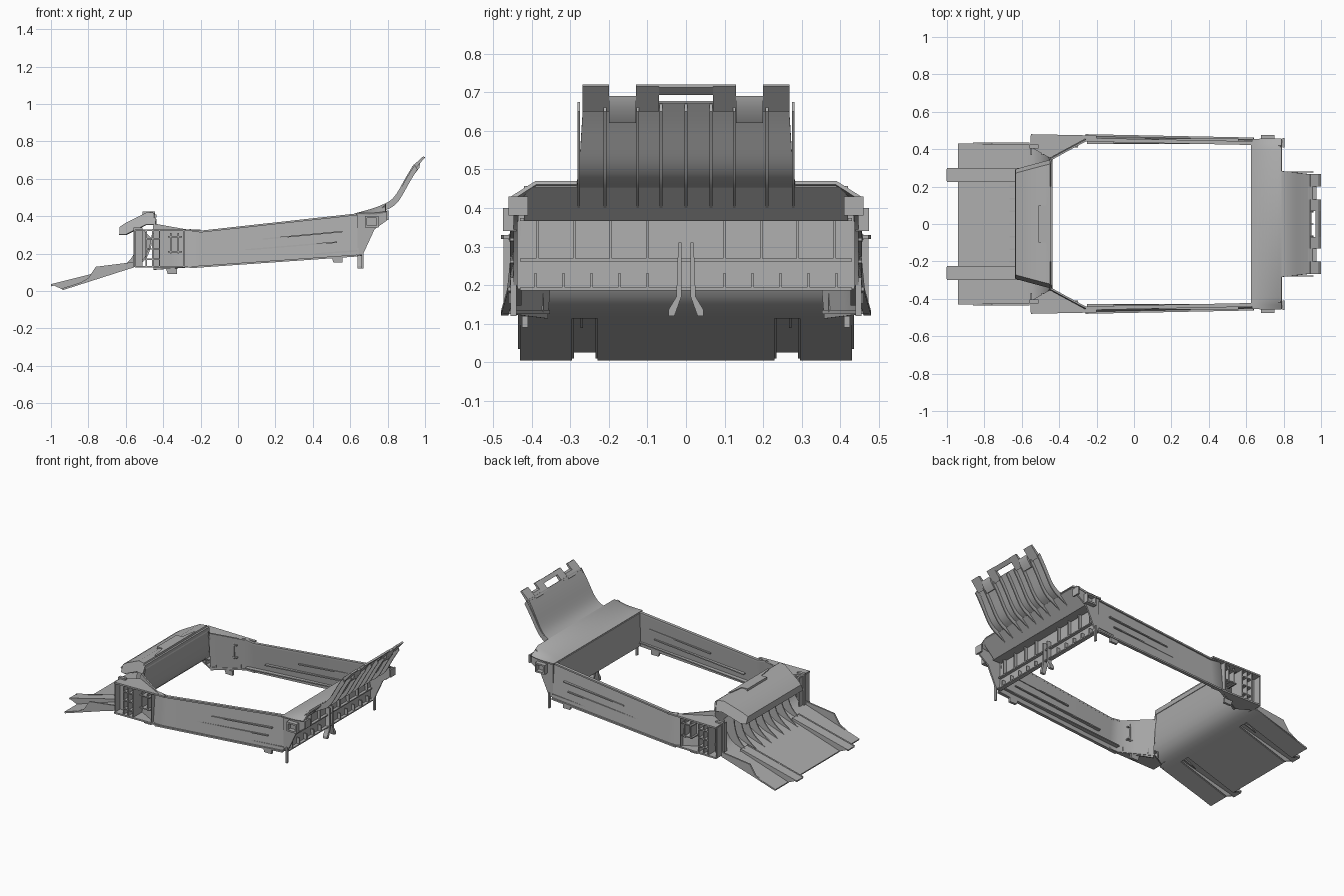
import bpy, bmesh, math
from mathutils import Vector
from mathutils.geometry import interpolate_bezier

default_cube = bpy.data.objects.get("Cube")
if default_cube:
    bpy.data.objects.remove(default_cube)

shade = .42
colour = (shade, shade, shade, 1)
grey = bpy.data.materials.new("plain grey plastic")
grey.use_nodes = True
grey.diffuse_color = colour
grey.node_tree.nodes["Principled BSDF"].inputs["Base Color"].default_value = colour

THIN = .007        # ribs
SHELL = .01        # moulded walls
REAR = .64         # rear wall position
parts = []


def finish(name, bm, mirror, thickness):
    bmesh.ops.recalc_face_normals(bm, faces=bm.faces)
    mesh = bpy.data.meshes.new(name)
    bm.to_mesh(mesh)
    bm.free()
    mesh.materials.append(grey)
    part = bpy.data.objects.new(name, mesh)
    bpy.context.collection.objects.link(part)
    if thickness:
        solid = part.modifiers.new("thickness", "SOLIDIFY")
        solid.thickness, solid.offset = thickness, 0
    if mirror:
        part.modifiers.new("mirror", "MIRROR").use_axis = (False, True, False)
    parts.append(part)


def sheet(name, rows, thickness=SHELL, mirror=False):
    """Thin shell through rows of points."""
    bm = bmesh.new()
    grid = [[bm.verts.new(point) for point in row] for row in rows]
    for row, following in zip(grid, grid[1:]):
        for a, b, c, d in zip(row, row[1:], following[1:], following):
            bm.faces.new((a, b, c, d))
    finish(name, bm, mirror, thickness)


def prism(name, outline, axis, low, high, mirror=False):
    """Outline in two axes, extruded along the third."""
    bm = bmesh.new()
    rings = []
    for depth in (low, high):
        ring = []
        for point in outline:
            place = list(point)
            place.insert("xyz".index(axis), depth)
            ring.append(bm.verts.new(place))
        bm.faces.new(ring)
        rings.append(ring)
    start, end = rings
    for a, b, c, d in zip(start, start[1:] + start[:1], end[1:] + end[:1], end):
        bm.faces.new((a, b, c, d))
    finish(name, bm, mirror, 0)


def box(name, x, y, z, mirror=True):
    left, right = x
    bottom, top = z
    outline = [(left, bottom), (right, bottom), (right, top), (left, top)]
    prism(name, outline, "y", *y, mirror)


def about(centre, width=THIN):
    return centre - width / 2, centre + width / 2


def steps(start, end, count):
    return [start + (end - start) * i / (count - 1) for i in range(count)]


def curve(start, handle, second_handle, end, count=10):
    points = [Vector(p).to_3d() for p in (start, handle, second_handle, end)]
    return [(p.x, p.y) for p in interpolate_bezier(*points, count)]


def band(path, shift_x, shift_z):
    """Closed strip between a path and its shifted copy."""
    return path + [(x + shift_x, z + shift_z) for x, z in reversed(path)]


def across(path, half_span):
    """Rows spanning the model, with a rule for half the span."""
    return [[(x, side * half_span(x, z), z) for side in (-1, 1)] for x, z in path]


# Rules for the sloping frame and ramp
def floor_z(x):
    return .145 + .07 * x


def rim_z(x):
    return max(.34 + .11 * x, .28 - .18 * x)


def wall_y(x):
    return min(.45 - .02 * x, .6 + .55 * x)


def ramp_z(x):
    return .31 + .32 * x


def channel_z(x):
    return .28 + .25 * x


# Side walls with corner diagonals, lips and long ribs
stations = [REAR, .2, -.2, -.26, -.35, -.45]
straight = stations[:4]
sheet("side_wall", [[(x, wall_y(x) + SHELL, floor_z(x)), (x, wall_y(x) - SHELL, rim_z(x))]
                    for x in stations], SHELL, True)
for name, height, inset in (("wall_top_lip", rim_z, -.015), ("wall_bottom_lip", floor_z, .005)):
    sheet(name, [[(x, wall_y(x) + inset, height(x)), (x, wall_y(x) + inset + .02, height(x))]
                 for x in straight], SHELL, True)
for name, start, end, share in (("upper_wall_rib", .13, .56, .6), ("middle_wall_rib", -.11, .53, .35),
                                ("lower_wall_rib", -.25, REAR, .1)):
    path = [(x, floor_z(x) + share * (rim_z(x) - floor_z(x))) for x in (start, end)]
    outer = wall_y(end) + SHELL
    prism(name, band(path, 0, THIN), "y", outer - .02, outer + THIN, True)

# Hanging clips below the walls
for x in (-.355, .53):
    top, outer = floor_z(x), wall_y(x) + .02
    prism("wall_clip", [(x - .03, top), (x - .02, top - .03), (x + .03, top - .03), (x + .03, top)],
          "y", outer - .015, outer, True)

# Ribbed corner posts
OUTER = .48
post = [(x, wall_y(x)) for x in (-.2, -.26, -.45)] + [(-.55, .41), (-.55, OUTER), (-.2, OUTER - THIN)]
for name, z in (("post_floor", .13), ("post_top", .325)):
    prism(name, post, "z", *about(z, SHELL), True)
for x in (-.55, -.49, -.455, -.42, -.29):
    box("post_rib", about(x), (max(wall_y(x), .37), OUTER - THIN), (.13, .325))
for z in steps(.17, .28, 3):
    box("post_shelf", (-.49, -.42), (.37, OUTER - SHELL), about(z))
for z in (.21, .29):
    box("post_bracket", (-.375, -.3), (.41, OUTER - THIN), about(z))
for x in (-.36, -.32):
    box("post_bracket_web", about(x), (.41, OUTER - SHELL), (.2, .31))
box("post_end_cap", (-.56, -.51), (.405, .425), (.13, .34))

# Sloping ramp with two raised channels
WIDE = .43
INNER, EDGE = .23, .295
ramp = [(x, ramp_z(x)) for x in (-.94, -.6)]
sheet("ramp_centre", across(ramp, lambda x, z: INNER))
sheet("ramp_side", [[(x, y, z) for y in (EDGE, WIDE)] for x, z in ramp], SHELL, True)
channel = [(x, channel_z(x)) for x in (-1, -.6)]
sheet("channel_floor", [[(x, y, z) for y in (INNER, EDGE)] for x, z in channel], SHELL, True)
for y in (INNER, EDGE):
    prism("channel_wall", ramp + [(x, z + THIN) for x, z in reversed(channel)],
          "y", *about(y, SHELL), True)
prism("ramp_side_lip", [(-.86, ramp_z(-.86)), (-.8, .07), (-.76, .13), (-.56, .155), (-.56, .125)],
      "y", *about(WIDE, SHELL), True)

# Curved front wall rising from the ramp to the hood, with ribs in front
front = curve((-.6, ramp_z(-.6)), (-.49, .15), (-.47, .17), (-.44, .41))
sheet("front_wall", across(front, lambda x, z: min(WIDE, .47 - .35 * z)))
rib_face = curve((-.69, ramp_z(-.69)), (-.55, .16), (-.54, .2), (-.53, .35))
for y in steps(-.27, .27, 9):
    prism("front_rib", rib_face + list(reversed(front[:-2])), "y", *about(y))

# Hood over the ramp
HOOD_BASE = .3
hood = [(-.63, HOOD_BASE), (-.63, .34), (-.6, .36), (-.49, .415), (-.45, .415), (-.44, .38)]
rows = []
for x, z in hood:
    side, drop = .44 + .27 * x, max(HOOD_BASE, z - .06)
    rows.append([(x, -side - .02, drop), (x, -side, z), (x, side, z), (x, side + .02, drop)])
sheet("hood", rows)
panel = [(-.51, .1), (-.47, .1), (-.455, .2), (-.445, .2)]
prism("hood_raised_panel", panel + [(x, -y) for x, y in reversed(panel)], "z", .405, .424)

# Rear wall with ribs, flanges and hooks
shelf = curve((REAR - SHELL, .412), (.7, .43), (.74, .44), (.79, .465))
sheet("rear_wall", across([(REAR, floor_z(REAR)), shelf[0]], lambda x, z: .47 - .1 * z))
for z, depth in ((.37, .06), (.265, .02), (floor_z(REAR), .025)):
    box("rear_flange", (REAR, REAR + depth), (-WIDE, WIDE), about(z), False)
for y in steps(.1, .385, 4):
    box("rear_rib", (REAR, REAR + .02), about(y), (.265, .4))
for y in steps(.1, .39, 5):
    box("rear_short_rib", (REAR, REAR + .025), about(y), (.19, .23))
prism("rear_hook", [(.012, .31), (.02, .31), (.025, .17), (.046, .135), (.046, .12), (.03, .12),
                    (.012, .17)], "x", REAR, REAR + .03, True)

# Rear shelf, bending down at both ends
ends = [.39, WIDE, .455]
spans = [-y for y in reversed(ends)] + ends
sheet("rear_shelf", [[(x, y, z - (abs(y) - ends[0]) * (x - shelf[0][0]) * 4) for y in spans]
                     for x, z in shelf])
sheet("rear_shelf_skirt", across([(REAR, .37), (.7, .37), (.785, .455)], lambda x, z: .42), THIN)

# Upright flap with ribs behind and latch tabs on top
flap = curve((.78, .46), (.86, .49), (.86, .55), (.945, .675), 12)
sheet("flap", across(flap, lambda x, z: .37 - .11 * x), SHELL)
for y in (0, .065, .125, .21, .278):
    prism("flap_rib", [(.7, .38)] + band(flap, .015, -.025)[::-1], "y", *about(y), True)
tip = [(.935, .67), (.99, .72), (1, .715), (.945, .65)]
for name, span in (("outer_tab", (.2, .268)), ("inner_tab", (.07, .13))):
    prism(name, tip, "y", *span, True)
prism("tab_bar", band([(.97, .7), (.99, .72)], SHELL, -THIN), "y", -.07, .07)
prism("notch_hook", [(.93, .665), (.955, .69), (.975, .69), (.97, .66), (.94, .62), (.925, .63)],
      "y", .13, .2, True)

# Rear corner gussets with hollow square sockets
CORNER = .8
prism("corner_gusset", [(REAR, floor_z(REAR)), (.67, .2), (.73, .33), (CORNER, .38),
                        (CORNER, WIDE), (REAR, .41)], "y", *about(.442, SHELL), True)
socket_x, socket_z, socket_y = (.685, .745), (.345, .395), (.44, .475)
for x in socket_x:
    box("corner_socket_post", about(x, SHELL), socket_y, about(.37, .06))
for z in socket_z:
    box("corner_socket_bar", socket_x, socket_y, about(z, SHELL))
box("corner_edge", about(CORNER, SHELL), (.41, .46), (.38, WIDE))
box("corner_foot", about(.665, SHELL), (.44, .455), (.12, .22))

# Bake modifiers and smooth the gentle curves
bpy.ops.object.select_all(action="DESELECT")
for part in parts:
    part.select_set(True)
bpy.context.view_layer.objects.active = parts[0]
bpy.ops.object.convert(target="MESH")
bpy.ops.object.shade_smooth_by_angle(angle=math.radians(30))
